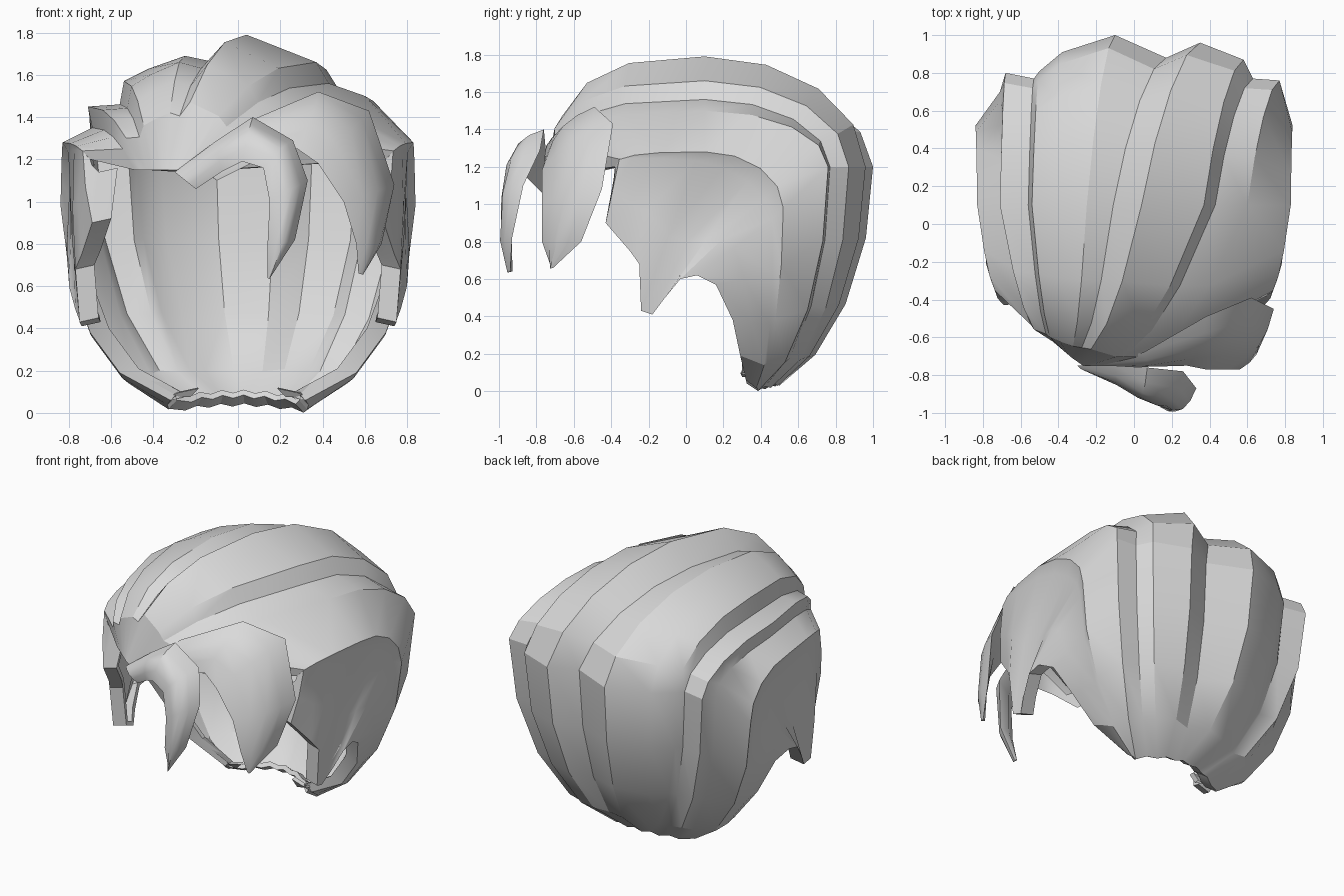
import bpy
import bmesh
from math import sin, cos, pi
from mathutils import Vector

default_cube = bpy.data.objects.get("Cube")
if default_cube:
    bpy.data.objects.remove(default_cube, do_unlink=True)

grey = bpy.data.materials.new("hair_grey")
grey.use_nodes = True
grey.diffuse_color = (0.7, 0.7, 0.7, 1)
grey.node_tree.nodes["Principled BSDF"].inputs["Base Color"].default_value = (0.7, 0.7, 0.7, 1)

SEG = 4  # segments in each arc of a strand line


def finish(name, bm, thickness=0, angle=27):
    """Turn a bmesh into a shaded object, optionally thickened inward."""
    mesh = bpy.data.meshes.new(name)
    bm.to_mesh(mesh)
    bm.free()
    obj = bpy.data.objects.new(name, mesh)
    bpy.context.collection.objects.link(obj)
    mesh.materials.append(grey)
    bpy.ops.object.select_all(action='DESELECT')
    obj.select_set(True)
    bpy.context.view_layer.objects.active = obj
    if thickness:
        shell = obj.modifiers.new("thickness", 'SOLIDIFY')
        shell.thickness = thickness
        shell.offset = -1
        bpy.ops.object.modifier_apply(modifier=shell.name)
    bpy.ops.object.shade_smooth_by_angle(angle=angle * pi / 180)


def loft(bm, rows, closed=False):
    """Bridge neighbouring rows of points with quads."""
    grid = [[bm.verts.new(p) for p in row] for row in rows]
    for r, s in zip(grid, grid[1:]):
        count = len(r)
        for i in range(count if closed else count - 1):
            j = (i + 1) % count
            bm.faces.new((r[i], r[j], s[j], s[i]))
    return grid


def arc(a, b, corner, power=1.0):
    """Quarter ellipse from a to b; a lower power fills the corner more."""
    centre = a + b - corner
    points = [a]
    for i in range(1, SEG):
        turn = pi / 2 * i / SEG
        points.append(centre + (a - centre) * cos(turn) ** power + (b - centre) * sin(turn) ** power)
    return points + [b]


def strand_line(front, top, back, nape):
    """Line from the fringe over the crown to the nape, ending in a folded lip."""
    f, t, b, n = map(Vector, (front, top, back, nape))
    over = arc(f, t, Vector(((f.x + t.x) / 2, f.y, t.z)), power=0.72)
    behind = arc(t, b, Vector(((t.x + b.x) / 2, b.y, t.z)))
    down = arc(b, n, Vector((b.x, b.y, n.z + 0.2)))
    lip = n + Vector((-0.12 * n.x, -0.06, 0.04))
    return over + behind[1:] + down[1:] + [lip]


# Crown strands, left to right: fringe x, crown x and z, back x and y
STRANDS = [
    (-0.12, 0.60, 1.50, 0.77, 0.76),
    (-0.24, 0.43, 1.56, 0.63, 0.77),
    (-0.27, 0.37, 1.66, 0.58, 0.87),
    (-0.33, 0.04, 1.79, 0.35, 0.96),
    (-0.34, -0.11, 1.66, 0.17, 0.88),
    (-0.35, -0.25, 1.69, -0.10, 1.00),
    (-0.38, -0.42, 1.63, -0.38, 0.91),
    (-0.41, -0.54, 1.57, -0.50, 0.81),
    (-0.43, -0.56, 1.46, -0.53, 0.77),
    (-0.46, -0.71, 1.45, -0.68, 0.80),
    (-0.49, -0.69, 1.35, -0.71, 0.70),
]
crown = []
for k, (fx, tx, tz, bx, by) in enumerate(STRANDS):
    nx = 0.31 - 0.56 * k / (len(STRANDS) - 1)
    fy = -0.75 + max(0, -fx - 0.28) * 0.85
    nape = (nx, 0.5 - 1.2 * nx * nx, 0.03 - 0.3 * nx * nx + 0.015 * (k % 2))
    crown.append(strand_line((fx, fy, 1.15), (tx, 0.1, tz), (bx, by, 1.2), nape))

# Hairline round the ear with the sideburn, front to nape
HAIRLINE = [
    (0.66, -0.38, 1.14), (0.69, -0.43, 0.90), (0.74, -0.30, 0.75), (0.77, -0.25, 0.68),
    (0.75, -0.24, 0.43), (0.74, -0.18, 0.41), (0.77, -0.12, 0.49), (0.80, -0.03, 0.60),
    (0.80, 0.06, 0.62), (0.77, 0.16, 0.57), (0.70, 0.25, 0.38), (0.56, 0.29, 0.19),
    (0.32, 0.32, 0.06),
]


def side_rows(side):
    """Side panel: overlapping ledge, cheek, hairline and its folded lip."""
    ledge = strand_line((side * 0.70, -0.38, 1.20), (side * 0.83, 0.1, 1.28),
                        (side * 0.84, 0.52, 0.98), (side * 0.33, 0.38, 0.02))
    under = []
    for i, p in enumerate(ledge):
        depth = sin(pi * i / (len(ledge) - 1)) ** 2
        under.append(p - Vector((side * 0.04, 0.07, 0.07)) * depth)
    edge = [Vector((side * x, y, z)) for x, y, z in HAIRLINE]
    edge.append(edge[-1] + Vector((-0.04 * side, 0.0, 0.04)))
    cheek = [a.lerp(b, 0.5) + Vector((side * 0.01, 0, 0)) for a, b in zip(under, edge)]
    lip = [Vector((p.x - side * 0.09, p.y + 0.01, p.z + 0.02)) for p in edge]
    return [ledge, under, cheek, edge, lip]


# Main shell of hair, thin and slightly thickened inward
bm = bmesh.new()
loft(bm, side_rows(1)[::-1] + crown + side_rows(-1))
bmesh.ops.remove_doubles(bm, verts=bm.verts, dist=0.001)
bmesh.ops.recalc_face_normals(bm, faces=bm.faces)
bm.normal_update()
if max(bm.faces, key=lambda f: f.calc_center_median().z).normal.z < 0:
    bmesh.ops.reverse_faces(bm, faces=bm.faces)
finish("hair_shell", bm, thickness=0.03)


def lock(name, stations, bulge):
    """Tapered lock of lens section between an outer and an inner edge."""
    heart = Vector((0, -0.1, 0.9))
    rings = []
    for k, pair in enumerate(stations):
        a, b = Vector(pair[:3]), Vector(pair[3:])
        out = ((a + b) / 2 - heart).normalized()
        h = bulge * (0.3 + 0.7 * sin(pi * k / (len(stations) - 1)))
        ring = [a.lerp(b, u) + out * h * sin(pi * u) for u in (0, 0.25, 0.5, 0.75, 1)]
        ring.append(a.lerp(b, 0.5) - out * h * 0.4)
        rings.append(ring)
    bm = bmesh.new()
    grid = loft(bm, rings, closed=True)
    bm.faces.new(grid[0])
    bm.faces.new(grid[-1])
    bmesh.ops.recalc_face_normals(bm, faces=bm.faces)
    finish(name, bm, angle=45)


# Two fringe locks swept to the left: outer edge, inner edge
lock("fringe_lock_centre", [
    (-0.30, -0.75, 1.14, -0.20, -0.77, 1.06),
    (-0.10, -0.75, 1.29, -0.08, -0.85, 1.14),
    (0.07, -0.76, 1.40, 0.02, -0.92, 1.19),
    (0.26, -0.78, 1.29, 0.12, -0.96, 1.16),
    (0.33, -0.87, 1.10, 0.15, -0.97, 1.00),
    (0.27, -0.93, 0.82, 0.14, -0.97, 0.80),
    (0.15, -0.94, 0.64, 0.14, -0.93, 0.64),
], 0.07)
lock("fringe_lock_left", [
    (-0.20, -0.73, 1.17, -0.10, -0.75, 1.10),
    (0.05, -0.68, 1.38, 0.10, -0.75, 1.20),
    (0.38, -0.49, 1.52, 0.28, -0.75, 1.25),
    (0.62, -0.39, 1.43, 0.38, -0.77, 1.18),
    (0.74, -0.45, 1.08, 0.50, -0.77, 1.00),
    (0.68, -0.56, 0.80, 0.56, -0.77, 0.80),
    (0.59, -0.71, 0.66, 0.57, -0.72, 0.66),
], 0.06)
